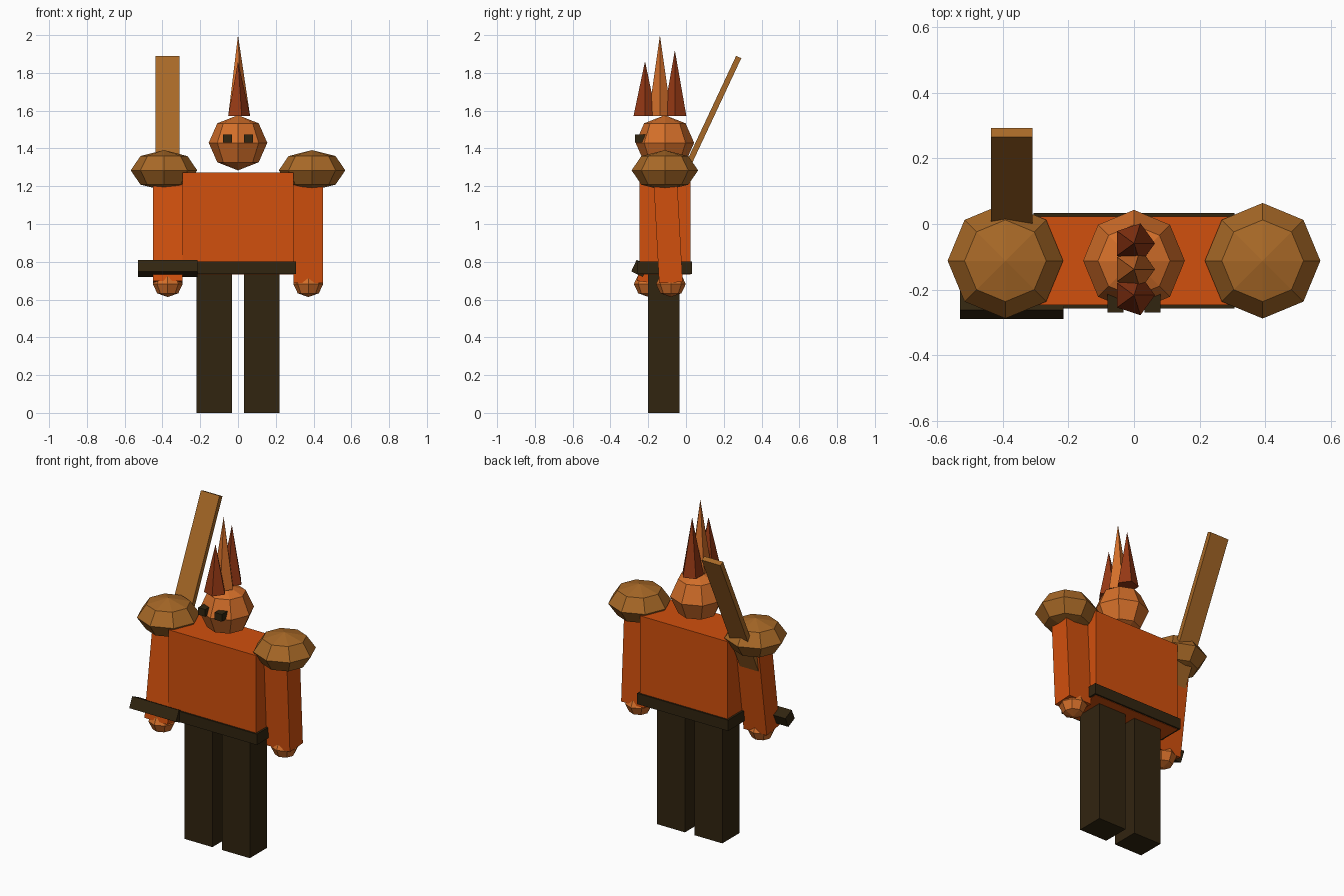
import bpy
from math import radians, atan2, hypot
from mathutils import Vector

cube = bpy.data.objects.get("Cube")
if cube:
    bpy.data.objects.remove(cube, do_unlink=True)


def material(name, rgb):
    m = bpy.data.materials.new(name)
    m.use_nodes = True
    m.diffuse_color = (*rgb, 1)
    m.node_tree.nodes["Principled BSDF"].inputs["Base Color"].default_value = (*rgb, 1)
    return m


ORANGE = material("orange cloth", (0.64, 0.08, 0.004))
SKIN = material("tan skin", (0.66, 0.16, 0.023))
BROWN = material("brown wood", (0.39, 0.14, 0.02))
RUST = material("rust hair", (0.30, 0.04, 0.007))
DARK = material("dark leather", (0.031, 0.018, 0.005))

MID_Y = -0.112


def finish(name, mat):
    ob = bpy.context.object
    ob.name = name
    ob.data.materials.append(mat)
    return ob


def box(name, mat, centre, size, tilt=0):
    bpy.ops.mesh.primitive_cube_add(size=1, location=centre, rotation=(tilt, 0, 0))
    ob = finish(name, mat)
    ob.scale = size
    return ob


def beam(name, mat, x, start, end, width, depth):
    """Box running between two (y, z) points."""
    dy, dz = end[0] - start[0], end[1] - start[1]
    centre = (x, (start[0] + end[0]) / 2, (start[1] + end[1]) / 2)
    return box(name, mat, centre, (width, depth, hypot(dy, dz)), atan2(-dy, dz))


def ball(name, mat, centre, radius, height, tilt=0):
    bpy.ops.mesh.primitive_uv_sphere_add(segments=8, ring_count=4, radius=1,
                                         location=centre, rotation=(tilt, 0, 0))
    ob = finish(name, mat)
    ob.scale = (radius, radius, height)
    return ob


# Torso and belt
box("torso", ORANGE, (0, MID_Y, 1.003), (0.59, 0.27, 0.54))
box("belt", DARK, (0, MID_Y, 0.768), (0.614, 0.29, 0.066))

# Legs, shoulder pads, arms, hands and eyes; the right arm swings forward
for side, s, hand_y in (("left", 1, -0.08), ("right", -1, -0.197)):
    box(side + "_leg", DARK, (s * 0.126, -0.118, 0.369), (0.188, 0.165, 0.738))
    ball(side + "_shoulder_pad", BROWN, (s * 0.392, MID_Y, 1.284), 0.176, 0.107)
    beam(side + "_arm", ORANGE, s * 0.372, (MID_Y, 1.28), (hand_y, 0.69), 0.156, 0.125)
    ball(side + "_hand", SKIN, (s * 0.372, hand_y, 0.682), 0.079, 0.069)
    box(side + "_eye", DARK, (s * 0.056, -0.23, 1.453), (0.048, 0.08, 0.044))

# Head
ball("head", SKIN, (0, MID_Y, 1.43), 0.155, 0.146)

# Hair spikes in a row from front to back
for name, mat, y, top in (("front_spike", RUST, -0.217, 1.862),
                          ("middle_spike", SKIN, -0.138, 2.0),
                          ("back_spike", RUST, -0.059, 1.92)):
    bpy.ops.mesh.primitive_cone_add(vertices=5, radius1=0.064, depth=top - 1.572,
                                    location=(0, y, (top + 1.572) / 2),
                                    rotation=(0, 0, radians(-90)))
    finish(name, mat)

# Sword leaning back over the shoulder
guard, tip = (-0.245, 0.765), (0.279, 1.884)
beam("sword_blade", BROWN, -0.373, guard, tip, 0.126, 0.03)
box("sword_guard", DARK, (-0.373, *guard), (0.315, 0.068, 0.068),
    atan2(guard[0] - tip[0], tip[1] - guard[1]))
